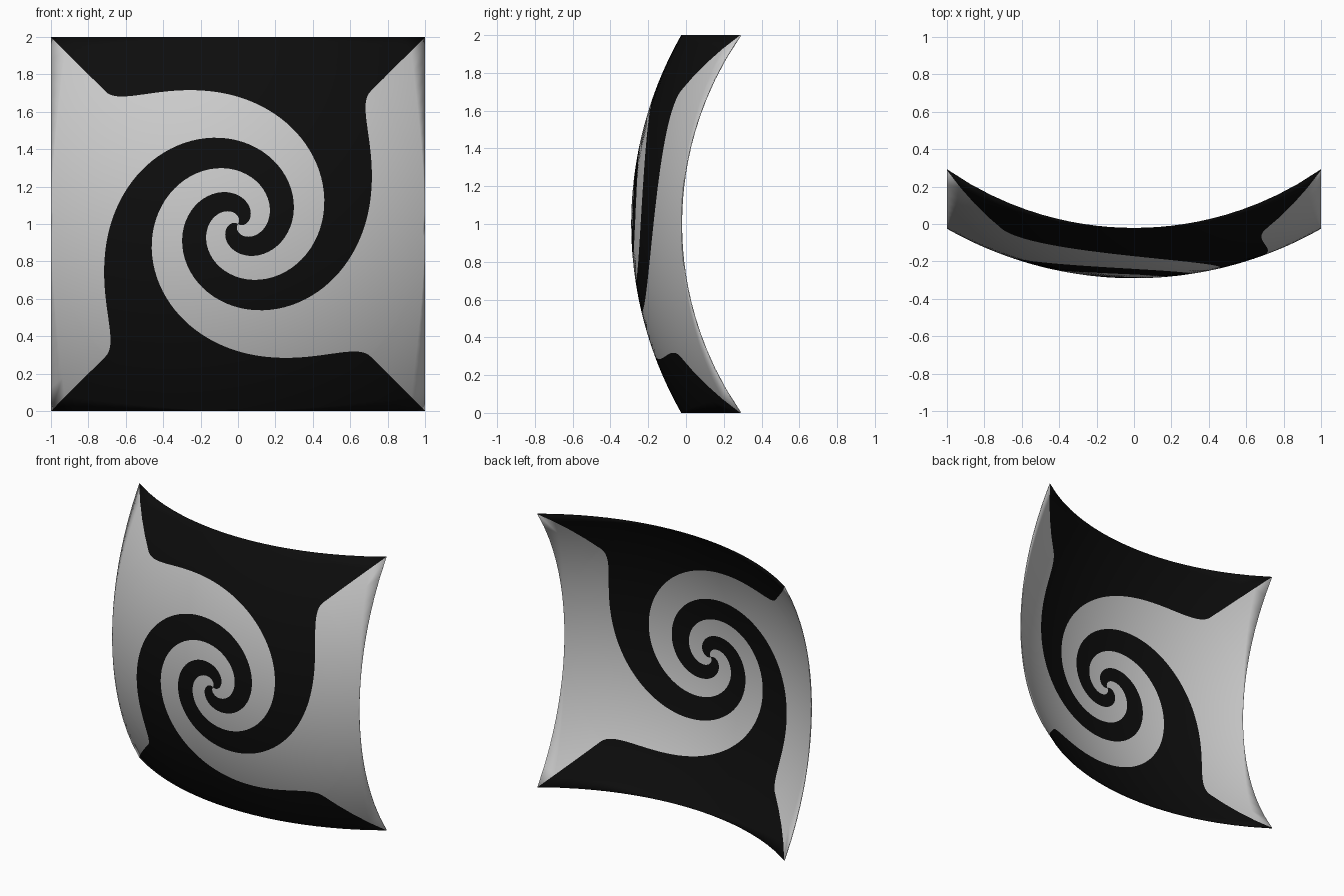
import bpy, bmesh, math

if "Cube" in bpy.data.objects:
    bpy.data.objects.remove(bpy.data.objects["Cube"])

RADIUS = 2.02      # radius of the sphere the panel is cut from
RINGS = 100        # rings from centre to inscribed circle
SECTOR = 24        # steps across each of the four colour arms
TWIST = math.radians(440)


def material(name, value):
    m = bpy.data.materials.new(name)
    m.diffuse_color = (value, value, value, 1)
    m.use_nodes = True
    m.node_tree.nodes["Principled BSDF"].inputs["Base Color"].default_value = m.diffuse_color
    return m


def bulge(u, v):
    """Point of the domed sheet above the flat square position (u, v)."""
    y = -0.29 + RADIUS - math.sqrt(RADIUS ** 2 - u * u - v * v)
    return (u, y, v + 1)


bm = bmesh.new()
count = SECTOR * 4
rings = []

# Rings whose spokes whirl towards the centre, so colour borders follow edges
for i in range(1, RINGS + 1):
    r = i / RINGS
    whirl = TWIST * (1 - r) ** 2
    ring = []
    for j in range(count):
        a = math.pi / 4 + math.tau * j / count - whirl
        ring.append(bm.verts.new(bulge(r * math.cos(a), r * math.sin(a))))
    rings.append(ring)

# Outer rings stretch from the circle to the square border
for t in (0.25, 0.5, 0.75, 1.0):
    ring = []
    for j in range(count):
        a = math.pi / 4 + math.tau * j / count
        c, s = math.cos(a), math.sin(a)
        r = 1 + t * (1 / max(abs(c), abs(s)) - 1)
        ring.append(bm.verts.new(bulge(r * c, r * s)))
    rings.append(ring)

# Faces: alternate arms are dark (top, bottom) and light (left, right)
centre = bm.verts.new(bulge(0, 0))
for j in range(count):
    k = (j + 1) % count
    slot = (j // SECTOR) % 2
    bm.faces.new((centre, rings[0][k], rings[0][j])).material_index = slot
    for inner, outer in zip(rings, rings[1:]):
        f = bm.faces.new((inner[j], inner[k], outer[k], outer[j]))
        f.material_index = slot

bmesh.ops.remove_doubles(bm, verts=bm.verts, dist=0.00002)
bmesh.ops.recalc_face_normals(bm, faces=bm.faces)
bm.normal_update()
if sum(f.normal.y for f in bm.faces) > 0:
    bmesh.ops.reverse_faces(bm, faces=bm.faces)

mesh = bpy.data.meshes.new("spiral_panel")
bm.to_mesh(mesh)
bm.free()
mesh.materials.append(material("black", 0.004))
mesh.materials.append(material("light grey", 0.6))

panel = bpy.data.objects.new("spiral_panel", mesh)
bpy.context.collection.objects.link(panel)

# Thin sheet thickness, added behind the front face
solid = panel.modifiers.new("thickness", 'SOLIDIFY')
solid.thickness = 0.005
solid.offset = -1

bpy.context.view_layer.objects.active = panel
panel.select_set(True)
bpy.ops.object.shade_smooth_by_angle(angle=math.radians(40))
